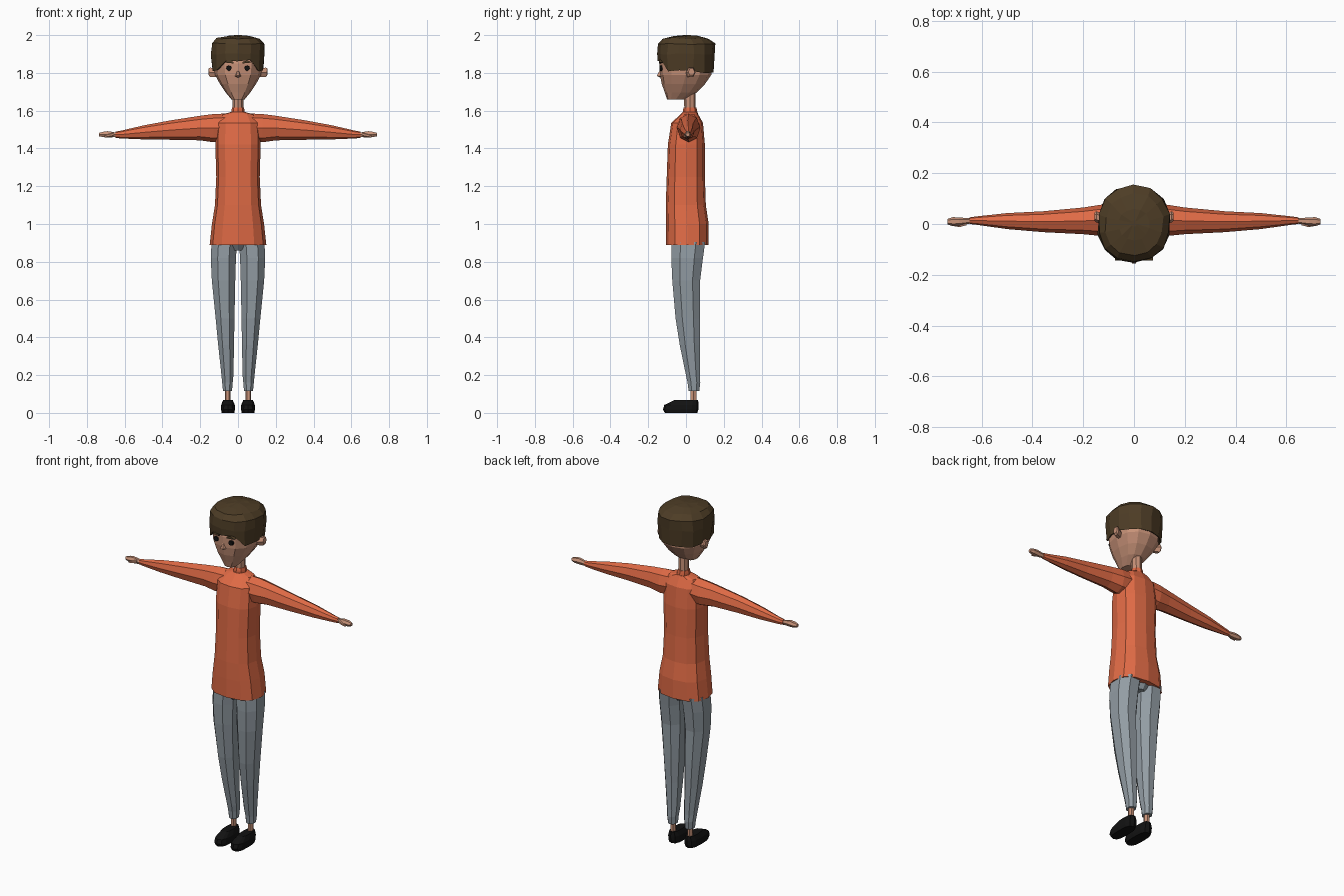
import bpy, bmesh, math, random
from mathutils import Vector

random.seed(4)


def material(name, rgb):
    m = bpy.data.materials.new(name)
    m.diffuse_color = (*rgb, 1)
    return m


SKIN = material("skin", (0.58, 0.29, 0.19))
HAIR = material("hair_brown", (0.075, 0.046, 0.019))
ORANGE = material("orange_cloth", (0.74, 0.145, 0.06))
GREY = material("grey_cloth", (0.29, 0.335, 0.37))
BLACK = material("black", (0.006, 0.006, 0.006))


def finish(name, bm, mat, mirror):
    bmesh.ops.recalc_face_normals(bm, faces=bm.faces)
    me = bpy.data.meshes.new(name)
    bm.to_mesh(me)
    bm.free()
    me.materials.append(mat)
    ob = bpy.data.objects.new(name, me)
    bpy.context.collection.objects.link(ob)
    if mirror:
        ob.modifiers.new("mirror", 'MIRROR').use_mirror_merge = False
    return ob


def skin_rings(name, rings, mat, mirror=False):
    """Bridge rings of points and cap both ends."""
    bm = bmesh.new()
    loops = [[bm.verts.new(p) for p in r] for r in rings]
    n = len(loops[0])
    for a, b in zip(loops, loops[1:]):
        for i in range(n):
            j = (i + 1) % n
            bm.faces.new((a[i], a[j], b[j], b[i]))
    bm.faces.new(loops[0])
    bm.faces.new(loops[-1])
    return finish(name, bm, mat, mirror)


def loft(name, axis, sections, mat, n=8, power=1.0, mirror=False, turn=0.0):
    """Each section: position on axis, then (min, max) of the two other axes in order."""
    rings = []
    for pos, u0, u1, v0, v1 in sections:
        ring = []
        for i in range(n):
            t = 2 * math.pi * i / n + turn
            c, s = math.cos(t), math.sin(t)
            c = math.copysign(abs(c) ** power, c)
            s = math.copysign(abs(s) ** power, s)
            p = [(u0 + u1) / 2 + c * (u1 - u0) / 2, (v0 + v1) / 2 + s * (v1 - v0) / 2]
            p.insert("xyz".index(axis), pos)
            ring.append(p)
        rings.append(ring)
    return skin_rings(name, rings, mat, mirror)


def sym(rows):
    """Sections centred on x = 0: z, half width, y min, y max."""
    return [(z, -w, w, a, b) for z, w, a, b in rows]


# jumper body and collar
loft("jumper_body", "z", sym([
    (0.89, 0.15, -0.105, 0.12), (1.0, 0.138, -0.107, 0.12), (1.1, 0.122, -0.107, 0.105),
    (1.25, 0.115, -0.102, 0.10), (1.42, 0.12, -0.096, 0.10), (1.535, 0.115, -0.078, 0.09),
    (1.58, 0.085, -0.03, 0.065), (1.592, 0.04, -0.018, 0.06)]), ORANGE, 12, 0.8)
loft("collar", "z", sym([(1.58, 0.037, -0.018, 0.062), (1.605, 0.034, -0.016, 0.058),
                         (1.618, 0.031, -0.012, 0.055)]), ORANGE, 8)
loft("neck", "z", sym([(1.58, 0.028, -0.008, 0.052), (1.72, 0.028, -0.012, 0.05)]), SKIN, 8)

# sleeves
loft("sleeve", "x", [
    (0.06, -0.05, 0.075, 1.44, 1.585), (0.13, -0.047, 0.076, 1.433, 1.582),
    (0.2, -0.04, 0.065, 1.443, 1.573), (0.36, -0.032, 0.05, 1.446, 1.548),
    (0.5, -0.02, 0.043, 1.448, 1.522), (0.62, -0.003, 0.03, 1.453, 1.494),
    (0.648, 0.0, 0.026, 1.456, 1.489)], ORANGE, 8, mirror=True)

# hands and thumbs
loft("hand", "x", [
    (0.64, 0.003, 0.023, 1.46, 1.484), (0.665, -0.002, 0.024, 1.457, 1.49),
    (0.69, -0.007, 0.026, 1.456, 1.494), (0.715, -0.008, 0.027, 1.458, 1.49),
    (0.735, -0.002, 0.02, 1.463, 1.484)], SKIN, 6, mirror=True)
loft("thumb", "x", [(0.66, -0.006, 0.008, 1.465, 1.484), (0.685, -0.013, 0.002, 1.46, 1.478),
                    (0.708, -0.011, -0.001, 1.458, 1.468)], SKIN, 5, mirror=True)

# trousers
loft("trouser_leg", "z", [
    (0.905, 0.0, 0.145, -0.083, 0.108), (0.82, 0.006, 0.149, -0.084, 0.096),
    (0.7, 0.01, 0.143, -0.078, 0.08), (0.5, 0.015, 0.122, -0.06, 0.08),
    (0.36, 0.018, 0.108, -0.037, 0.077), (0.2, 0.022, 0.09, -0.003, 0.076),
    (0.16, 0.026, 0.086, 0.006, 0.078), (0.115, 0.03, 0.081, 0.012, 0.072)],
    GREY, 8, 0.9, True, math.pi / 8)
loft("trouser_seat", "z", sym([(0.86, 0.04, -0.055, 0.075), (0.9, 0.12, -0.08, 0.1)]), GREY, 8)

# ankles and shoes
loft("ankle", "z", [(0.05, 0.04, 0.07, 0.022, 0.058), (0.14, 0.04, 0.07, 0.022, 0.058)],
     SKIN, 6, mirror=True)
loft("shoe", "z", [
    (0.0, 0.02, 0.086, -0.112, 0.06), (0.018, 0.016, 0.09, -0.122, 0.066),
    (0.042, 0.017, 0.089, -0.115, 0.067), (0.068, 0.028, 0.079, -0.06, 0.064)],
    BLACK, 12, 0.7, True)

# head
loft("head", "z", sym([
    (1.658, 0.034, -0.10, -0.01), (1.695, 0.064, -0.112, 0.055), (1.74, 0.095, -0.128, 0.1),
    (1.79, 0.122, -0.138, 0.134), (1.85, 0.13, -0.14, 0.138), (1.94, 0.115, -0.12, 0.12)]),
    SKIN, 12, 0.85)

# ears and nose
loft("ear", "x", [(0.115, -0.003, 0.035, 1.775, 1.825), (0.148, 0.006, 0.05, 1.774, 1.832),
                  (0.155, 0.012, 0.046, 1.785, 1.826)], SKIN, 6, mirror=True)
bm = bmesh.new()
for p in [(0, -0.132, 1.825), (-0.018, -0.128, 1.782), (0.018, -0.128, 1.782),
          (-0.008, -0.155, 1.785), (0.008, -0.155, 1.785), (0, -0.13, 1.772)]:
    bm.verts.new(p)
bmesh.ops.convex_hull(bm, input=bm.verts)
finish("nose", bm, SKIN, False)

# eyes and brows
loft("eye", "y", [(-0.12, 0.033, 0.063, 1.81, 1.84), (-0.139, 0.034, 0.062, 1.811, 1.839)],
     BLACK, 8, mirror=True)
bm = bmesh.new()
for y in (-0.144, -0.115):
    for x, z in [(0.025, 1.85), (0.025, 1.858), (0.05, 1.867), (0.075, 1.855), (0.05, 1.857)]:
        bm.verts.new((x, y, z))
bmesh.ops.convex_hull(bm, input=bm.verts)
finish("brow", bm, HAIR, True)

# hair: faceted cap with short fringe and lower sides and back
N = 14


def hair_ring(z, w, y0, y1, jitter=0.004):
    ring = []
    for i in range(N):
        t = 2 * math.pi * (i + 0.5) / N
        c, s = math.cos(t), math.sin(t)
        c = math.copysign(abs(c) ** 0.9, c)
        s = math.copysign(abs(s) ** 0.9, s)
        h = z(s) if callable(z) else z
        p = Vector((c * w, (y0 + y1) / 2 + s * (y1 - y0) / 2, h))
        ring.append(p + Vector([random.uniform(-jitter, jitter) for _ in range(3)]))
    return ring


def hem(s):
    return 1.865 if s < -0.75 else 1.812 if s < 0.4 else 1.803


skin_rings("hair", [
    hair_ring(lambda s: hem(s) + 0.012, 0.11, -0.12, 0.12, 0),
    hair_ring(hem, 0.136, -0.149, 0.146), hair_ring(1.9, 0.144, -0.153, 0.153),
    hair_ring(1.955, 0.142, -0.15, 0.152), hair_ring(1.983, 0.115, -0.125, 0.118),
    hair_ring(1.995, 0.06, -0.065, 0.06, 0.003), hair_ring(2.0, 0.012, -0.01, 0.015, 0)], HAIR)
